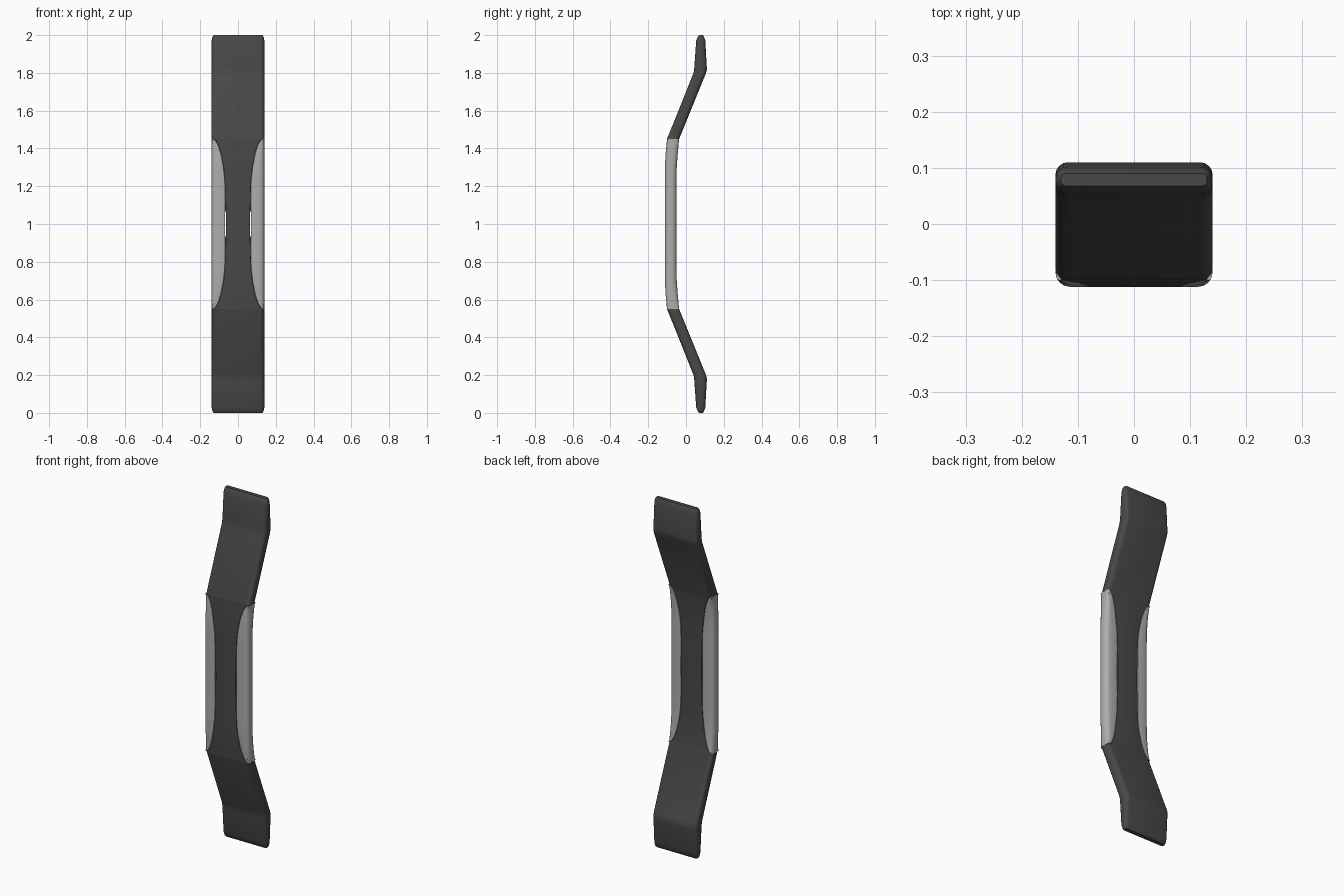
import bpy, bmesh, math

if "Cube" in bpy.data.objects:
    bpy.data.objects.remove(bpy.data.objects["Cube"])


def material(name, value):
    m = bpy.data.materials.new(name)
    m.diffuse_color = (value, value, value, 1)
    m.use_nodes = True
    m.node_tree.nodes["Principled BSDF"].inputs["Base Color"].default_value = m.diffuse_color
    return m


def ring(x0, x1, yf, yb, r_in, r_out, n=4):
    """Rounded rectangle: r_in rounds the x0 corners, r_out the x1 corners."""
    pts = []
    corners = [(x1, yb, 1, 1, r_out), (x0, yb, -1, 1, r_in),
               (x0, yf, -1, -1, r_in), (x1, yf, 1, -1, r_out)]
    for k, (x, y, sx, sy, r) in enumerate(corners):
        rx, ry = min(r, (x1 - x0) * 0.45), min(r, (yb - yf) * 0.45)
        for i in range(n + 1):
            a = math.pi / 2 * (k + i / n)
            pts.append((x - sx * rx + rx * math.cos(a), y - sy * ry + ry * math.sin(a)))
    return pts


def loft(name, sections, mat, mirror=False):
    bm = bmesh.new()
    rings = [[bm.verts.new((x, y, z)) for x, y in ring(*s)] for z, *s in sections]
    count = len(rings[0])
    for a, b in zip(rings, rings[1:]):
        for i in range(count):
            j = (i + 1) % count
            bm.faces.new((a[i], a[j], b[j], b[i]))
    bm.faces.new(rings[0][::-1])
    bm.faces.new(rings[-1])
    bmesh.ops.recalc_face_normals(bm, faces=bm.faces)
    me = bpy.data.meshes.new(name)
    bm.to_mesh(me)
    bm.free()
    ob = bpy.data.objects.new(name, me)
    bpy.context.collection.objects.link(ob)
    me.materials.append(mat)
    if mirror:
        mod = ob.modifiers.new("Mirror", "MIRROR")
        mod.use_bisect_axis[0] = False
    bpy.ops.object.select_all(action='DESELECT')
    ob.select_set(True)
    bpy.context.view_layer.objects.active = ob
    bpy.ops.object.shade_smooth_by_angle(angle=math.radians(25))
    return ob


def both_halves(half):
    """Reflect the lower-half sections about z = 1."""
    return half + [(2 - s[0], *s[1:]) for s in reversed(half) if s[0] < 1]


dark = material("dark", 0.065)
light = material("light", 0.42)

# Grip area: z, front y, back y, seam x
grip = [(0.55, -0.100, -0.036, 0.130), (0.56, -0.1015, -0.0375, 0.118),
        (0.585, -0.104, -0.040, 0.104), (0.63, -0.108, -0.044, 0.090),
        (0.70, -0.112, -0.049, 0.077), (0.76, -0.112, -0.050, 0.070),
        (0.86, -0.112, -0.050, 0.0665), (1.0, -0.112, -0.050, 0.0665)]

# Cranked strip with rounded edges, narrowing to a waist
R = 0.022
ends = [(0.0, 0.130, 0.068, 0.090, 0.008), (0.010, 0.136, 0.062, 0.096, 0.014),
        (0.03, 0.140, 0.054, 0.102, R), (0.17, 0.140, 0.044, 0.110, R),
        (0.185, 0.140, 0.0425, 0.110, R), (0.205, 0.140, 0.038, 0.104, R),
        (0.549, 0.140, -0.100, -0.036, R)]
strip = [(z, -w, w, f, b, r, r) for z, w, f, b, r in ends]
for z, f, b, s in grip:
    w = s - (0.003 if z == 1.0 else 0)
    strip.append((z, -w, w, f, b, 0.003, 0.003))
loft("strip", both_halves(strip), dark)

# Pale side grips filling the waist, leaving a thin slit at mid height
side = [(z, s + (0.002 if z == 1.0 else 0), 0.140, f, b, 0.003, 0.026)
        for z, f, b, s in grip]
loft("side_grip", both_halves(side), light, mirror=True)
